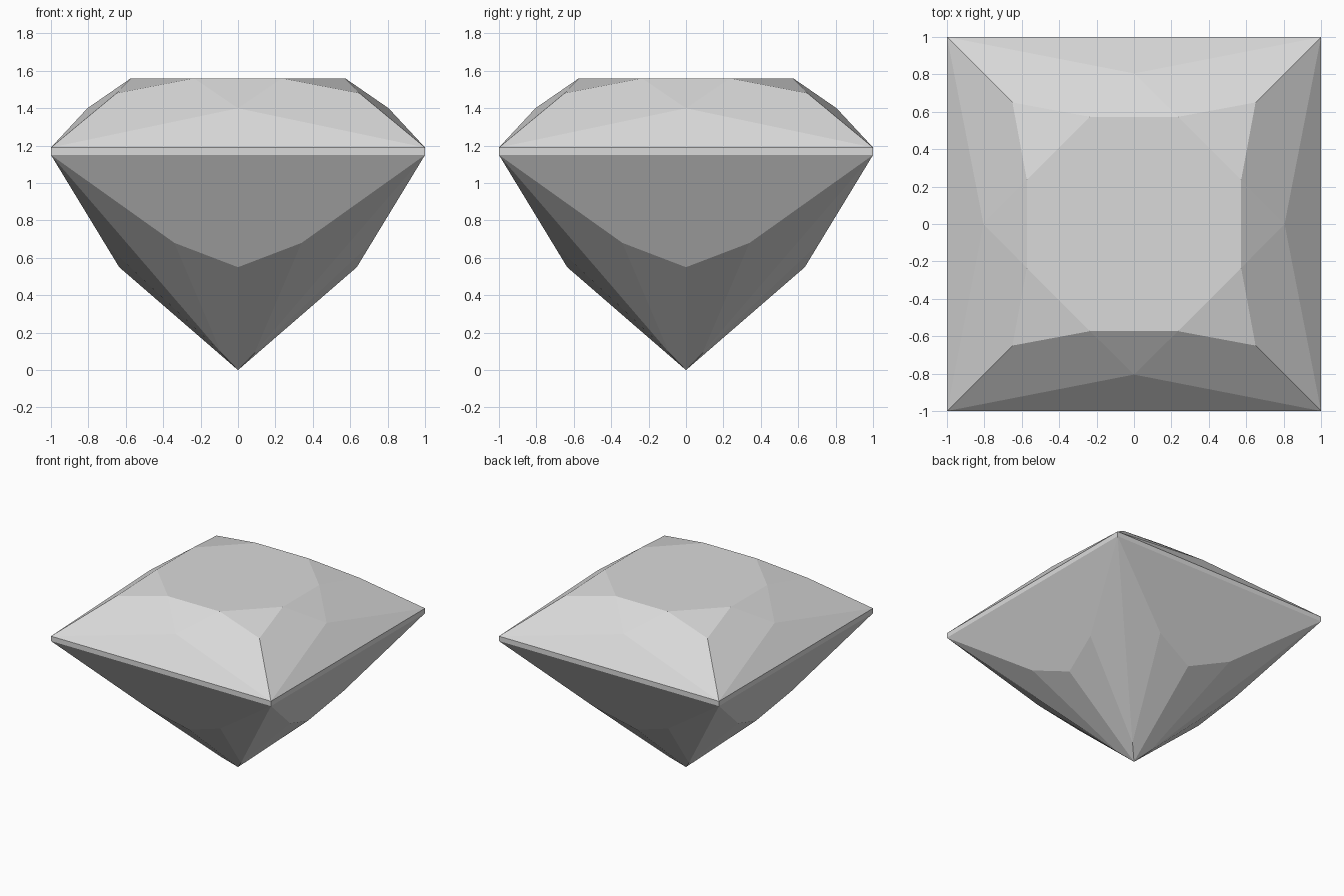
import bpy
import bmesh
from math import pi
from mathutils import Matrix, Vector

cube = bpy.data.objects.get("Cube")
if cube:
    bpy.data.objects.remove(cube, do_unlink=True)

# Heights of the girdle band
GIRDLE_LOW, GIRDLE_HIGH = 1.15, 1.19

grey = bpy.data.materials.new("pale_grey")
grey.use_nodes = True
colour = (0.7, 0.7, 0.7, 1)
grey.diffuse_color = colour
grey.node_tree.nodes["Principled BSDF"].inputs["Base Color"].default_value = colour


def mirror(p):
    return Vector((-p.x, p.y, p.z))


def quarter_turn(p):
    return Matrix.Rotation(pi / 2, 3, "Z") @ p


def build_part(name, facets):
    """Repeat the front facets on all four sides and weld them."""
    bm = bmesh.new()
    for side in range(4):
        turn = Matrix.Rotation(side * pi / 2, 3, "Z")
        for facet in facets:
            bm.faces.new([bm.verts.new(turn @ p) for p in facet])
    bmesh.ops.remove_doubles(bm, verts=bm.verts, dist=0.001)
    return finish(name, bm)


def finish(name, bm):
    bmesh.ops.recalc_face_normals(bm, faces=bm.faces)
    mesh = bpy.data.meshes.new(name)
    bm.to_mesh(mesh)
    bm.free()
    mesh.materials.append(grey)
    obj = bpy.data.objects.new(name, mesh)
    bpy.context.collection.objects.link(obj)
    return obj


def both(facet):
    """A facet and its mirror image, wound the other way."""
    return [facet, [mirror(p) for p in reversed(facet)]]


# Crown: long girdle facets, bent main facets, star facets, corner facets
corner = Vector((1, -1, GIRDLE_HIGH))
shoulder = Vector((0.65, -0.65, 1.48))
side_mid = Vector((0, -0.805, 1.40))
table_pt = Vector((0.235, -0.573, 1.56))
crown_facets = [
    [mirror(corner), corner, side_mid],
    [mirror(table_pt), side_mid, table_pt],
    [shoulder, quarter_turn(mirror(table_pt)), table_pt],
] + both([corner, shoulder, table_pt, side_mid])

# Girdle: thin upright band
low = Vector((1, -1, GIRDLE_LOW))
girdle_facets = [[mirror(low), low, corner, mirror(corner)]]

# Pavilion: broad side facets, corner slivers and facets down to the point
break_pt = Vector((0.34, -0.714, 0.68))
keel = Vector((0, -0.635, 0.55))
culet_edge = Vector((0.09, -0.09, 0.093))
tip = Vector((0, 0, 0))
pavilion_facets = [
    [low, mirror(low), mirror(break_pt), keel, break_pt],
] + both([low, break_pt, culet_edge]) + both([break_pt, keel, tip, culet_edge])

gem = build_part("cut_gem", crown_facets + girdle_facets + pavilion_facets)

# Table: close the flat octagon on top
bm = bmesh.new()
bm.from_mesh(gem.data)
bmesh.ops.holes_fill(bm, edges=[e for e in bm.edges if e.is_boundary], sides=0)
bmesh.ops.recalc_face_normals(bm, faces=bm.faces)
bm.to_mesh(gem.data)
bm.free()
